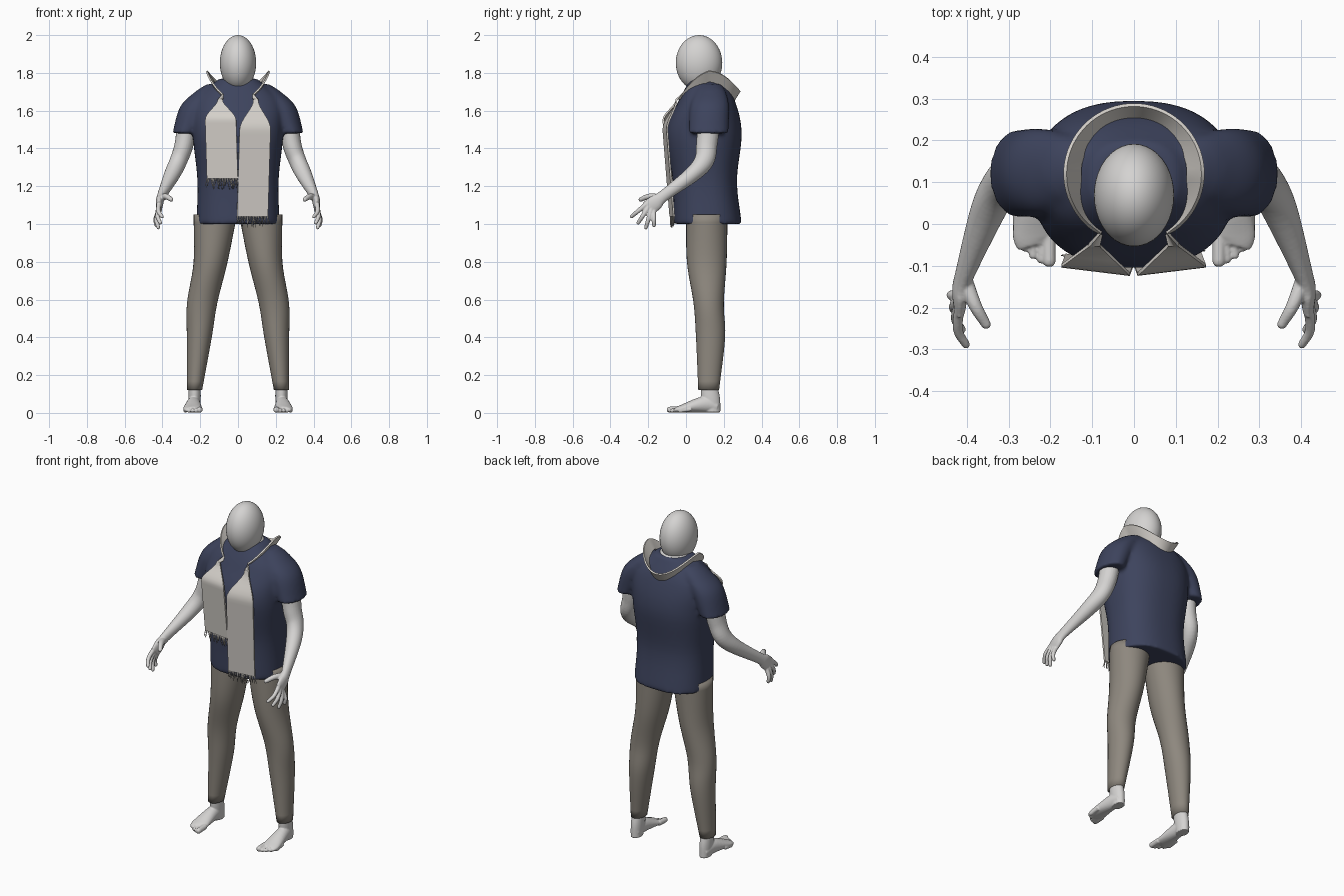
import bpy, bmesh, math, random
from mathutils import Vector

random.seed(4)
if "Cube" in bpy.data.objects:
    bpy.data.objects.remove(bpy.data.objects["Cube"])


def material(name, *rgb):
    mat = bpy.data.materials.new(name)
    mat.use_nodes = True
    mat.diffuse_color = (*rgb, 1)
    mat.node_tree.nodes["Principled BSDF"].inputs["Base Color"].default_value = (*rgb, 1)
    return mat


SKIN = material("pale skin", .66, .65, .64)
NAVY = material("navy cloth", .047, .057, .11)
TAUPE = material("taupe cloth", .27, .245, .21)
WOOL = material("cream wool", .66, .63, .59)


def smooth_path(keys, steps):
    """Catmull-Rom curve through position-and-radius keys."""
    pts = [Vector(key if len(key) == 5 else (*key, key[-1])) for key in keys]
    pts = [pts[0] * 2 - pts[1]] + pts + [pts[-1] * 2 - pts[-2]]
    out = []
    for before, start, end, after in zip(pts, pts[1:], pts[2:], pts[3:]):
        leave, arrive = (end - before) / 2, (after - start) / 2
        for i in range(steps):
            t = i / steps
            bend = start * 2 - end * 2 + leave + arrive
            slope = (end - start) * 3 - leave * 2 - arrive
            out.append(start + (leave + (slope + bend * t) * t) * t)
    return out + [pts[-2]]


def loft(bm, *keys, flat=False, sides=24, steps=6, power=2, flip=1, tip=False):
    """Closed tube through (x, y, z, radius[, radius]); flat keeps rings horizontal."""
    path = smooth_path(keys, steps)
    if tip:
        end, radius = path[-1], path[-1][3]
        ahead = (end - path[-2]).to_3d().normalized() * radius
        for angle in (math.pi / 6, math.pi / 3):
            centre = end.to_3d() + ahead * math.sin(angle)
            path.append(Vector((*centre, *[radius * math.cos(angle)] * 2)))
    centres = [p.to_3d() for p in path]
    last = len(path) - 1
    rings = []
    for i, key in enumerate(path):
        across, along = Vector((1, 0, 0)), Vector((0, 1, 0))
        if not flat:
            tangent = (centres[min(i + 1, last)] - centres[max(i - 1, 0)]).normalized()
            across = (across - tangent * across.dot(tangent)).normalized()
            along = tangent.cross(across)
        ring = []
        for j in range(sides):
            angle = math.tau * j / sides
            c, s = [math.copysign(abs(f(angle)) ** (2 / power), f(angle))
                    for f in (math.cos, math.sin)]
            co = centres[i] + across * (key[3] * c) + along * (key[4] * s)
            ring.append(bm.verts.new((co.x * flip, co.y, co.z)))
        rings.append(ring)
    for low, high in zip(rings, rings[1:]):
        for j in range(sides):
            k = (j + 1) % sides
            bm.faces.new((low[j], low[k], high[k], high[j]))
    bm.faces.new(rings[0])
    bm.faces.new(rings[-1])


def finish(bm, name, mat, voxel=0, relax=3, mirror=False):
    """Turn a bmesh into a smooth object, optionally fused and mirrored."""
    bmesh.ops.recalc_face_normals(bm, faces=bm.faces)
    for face in bm.faces:
        face.smooth = True
    mesh = bpy.data.meshes.new(name)
    bm.to_mesh(mesh)
    bm.free()
    ob = bpy.data.objects.new(name, mesh)
    bpy.context.collection.objects.link(ob)
    mesh.materials.append(mat)
    if voxel:
        fuse = ob.modifiers.new("fuse", "REMESH")
        fuse.mode, fuse.voxel_size, fuse.use_smooth_shade = "VOXEL", voxel, True
        ob.modifiers.new("relax", "SMOOTH").iterations = relax
    if mirror:
        ob.modifiers.new("mirror", "MIRROR").use_mirror_merge = False
    return ob


# Head and neck
bm = bmesh.new()
bmesh.ops.create_uvsphere(bm, u_segments=40, v_segments=24, radius=1)
bmesh.ops.scale(bm, verts=bm.verts, vec=(.096, .123, .147))
bmesh.ops.translate(bm, verts=bm.verts, vec=(0, .069, 1.853))
finish(bm, "head", SKIN)
bm = bmesh.new()
loft(bm, (0, .11, 1.6, .09, .08), (0, .115, 1.773, .08, .07), flat=True)
finish(bm, "neck", SKIN)

# Short-sleeved shirt: hem, waist, chest, shoulders, collar
bm = bmesh.new()
loft(bm, (0, .115, 1, .22, .18), (0, .1, 1.23, .215, .17), (0, .095, 1.48, .24, .2),
     (0, .11, 1.65, .23, .15), (0, .11, 1.77, .1, .085), flat=True, sides=48, power=2.4)
for side in (1, -1):
    loft(bm, (.28, .12, 1.48, .068, .105), (.225, .125, 1.62, .082, .104),
         (.16, .13, 1.7, .067, .08), (.11, .13, 1.74, .055), flat=True, flip=side)
finish(bm, "shirt", NAVY, voxel=.011, relax=7)

# Trousers: hip, thigh, knee, calf, cuff
bm = bmesh.new()
loft(bm, (.12, .11, 1.05, .115, .11), (.145, .11, .8, .09, .105), (.19, .12, .58, .08),
     (.205, .13, .4, .066, .077), (.23, .12, .12, .04, .055), flat=True, sides=32)
finish(bm, "trouser_legs", TAUPE, mirror=True)

# Bare feet: ankle and heel, sole, then toes receding towards the outside
bm = bmesh.new()
loft(bm, (.23, .12, .16, .032, .042), (.23, .13, .08, .033, .05), (.23, .14, .003, .03, .042),
     flat=True)
loft(bm, (.23, .165, .03, .028), (.235, .1, .045, .036, .043),
     (.24, -.02, .023, .05, .021), (.234, -.048, .017, .042, .014))
for i in range(5):
    x, y, radius = .203 + .019 * i, -.088 + .0035 * i * i, .011 if i else .016
    loft(bm, (x, y + .06, .02, radius), (x, y, radius + .001, radius), sides=12, tip=True)
finish(bm, "feet", SKIN, voxel=.004, mirror=True)

# Arms: shoulder, elbow, forearm, wrist, palm
bm = bmesh.new()
loft(bm, (.27, .12, 1.53, .053, .06), (.286, .11, 1.42, .05, .056), (.315, .096, 1.335, .046, .052),
     (.35, .03, 1.26, .042), (.405, -.12, 1.148, .023, .031), (.415, -.16, 1.115, .02, .041),
     (.417, -.2, 1.083, .014, .042))
# Fingers fan out from the knuckles, with the thumb turned inwards
for i in range(4):
    fan = math.radians(50 - 17 * i)
    reach = Vector((0, -math.sin(fan), -math.cos(fan))) * (.066 if i == 3 else .095)
    knuckle = Vector((.417, -.216 + .015 * i, 1.1 - .014 * i))
    end = knuckle + reach
    end.x = .402 + .01 * i
    middle = knuckle.lerp(end, .5) + Vector((.012, 0, 0))
    loft(bm, (*(knuckle - reach * .25), .013), (*middle, .012), (*end, .01), sides=12, tip=True)
loft(bm, (.407, -.13, 1.138, .02), (.38, -.195, 1.145, .016), (.354, -.24, 1.13, .012),
     sides=12, tip=True)
finish(bm, "arms", SKIN, voxel=.004, mirror=True)


def collar_row(angle):
    """Outer and inner edge of the scarf around the neck; zero is the nape."""
    s, c = math.sin(angle), math.cos(angle)
    width = .035 * min(1, 1.3 + c)
    outer = Vector((.165 * s, .12 + .165 * c, 1.705 + .105 * s * s - .05 * max(0, -c)))
    return outer, outer - Vector((width * s, width * c, width * 1.6))


def hanging_row(side, drop, flare):
    """Outer and inner edge of a hanging end, which flares out below the collar."""
    t = min(1, drop / flare)
    ease = t * t * (3 - 2 * t)
    middle = .095 - .03 * drop
    half = .012 + .07 * ease
    y = -.05 - .07 * ease + .08 * max(0, drop - flare)
    z = 1.66 - drop
    return (Vector((side * (middle + half), y + .02 * ease, z)),
            Vector((side * (middle - half), y, z)))


# Scarf: short end, collar loop, long end
COUNT = 30
short_end = [hanging_row(-1, .42 * i / COUNT, .11) for i in range(COUNT + 1)]
long_end = [hanging_row(1, .62 * i / COUNT, .16) for i in range(COUNT + 1)]
loop = [collar_row(math.radians(5 * i)) for i in range(-COUNT, COUNT + 1)]
bm = bmesh.new()
grid = [[bm.verts.new(outer.lerp(inner, i / 6)) for i in range(7)]
        for outer, inner in short_end[::-1] + loop + long_end]
for a, b in zip(grid, grid[1:]):
    for i in range(6):
        bm.faces.new((a[i], a[i + 1], b[i + 1], b[i]))
scarf = finish(bm, "scarf", WOOL)
thick = scarf.modifiers.new("thickness", "SOLIDIFY")
thick.thickness, thick.offset = .009, 0
scarf.modifiers.new("crisp_edges", "EDGE_SPLIT").split_angle = math.radians(45)

# Fringe at both scarf ends
bm = bmesh.new()
for outer, inner in (short_end[-1], long_end[-1]):
    for i in range(26):
        top = outer.lerp(inner, i / 25)
        sway = Vector((random.uniform(-.018, .018), 0, -random.uniform(.035, .06)))
        loft(bm, (*top, .003), (*(top + sway), .0015), sides=5, steps=2)
finish(bm, "scarf_fringe", WOOL)
